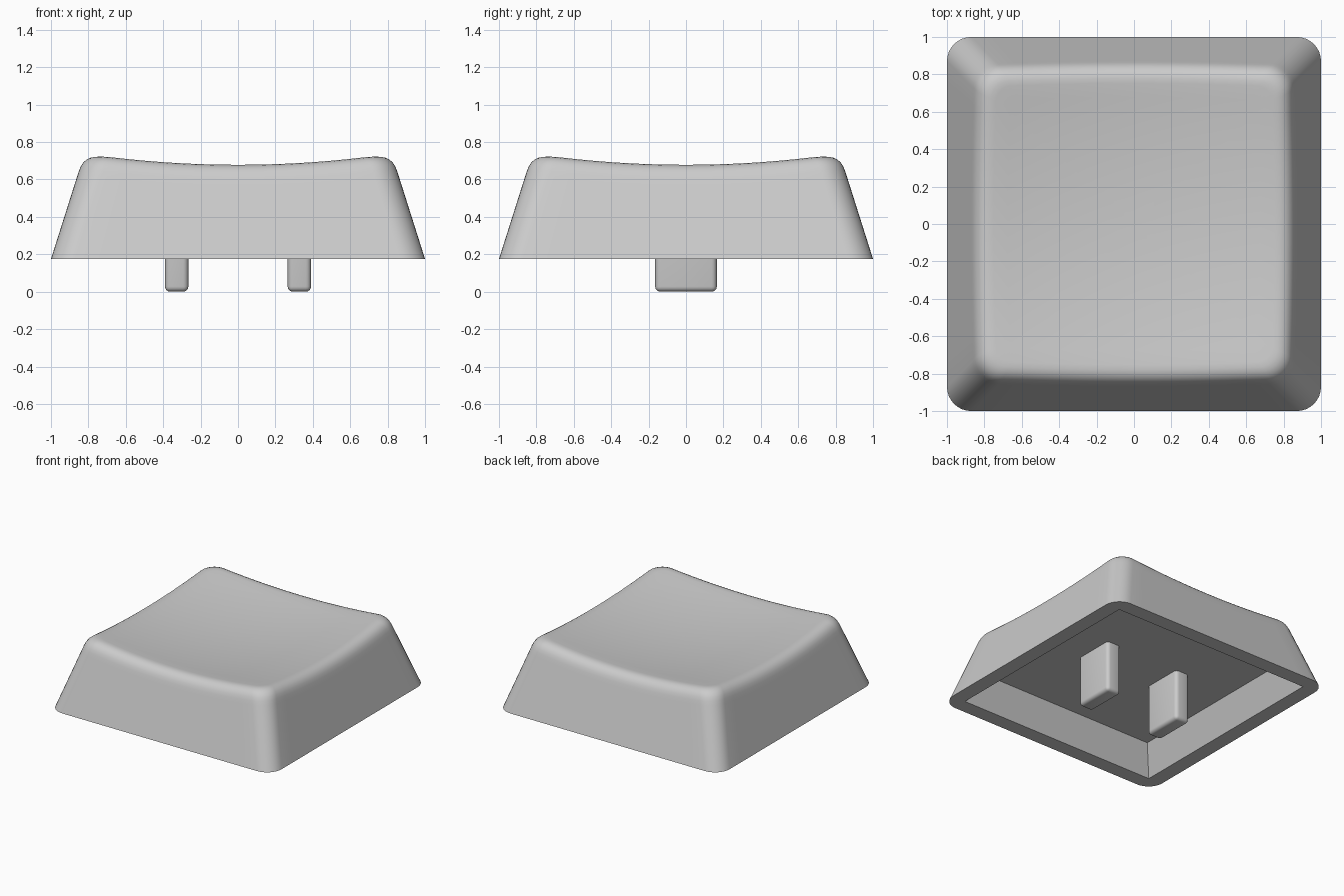
import bpy, bmesh, math
from mathutils import Vector

if "Cube" in bpy.data.objects:
    bpy.data.objects.remove(bpy.data.objects["Cube"])

BASE_Z, SLOPE, CORNER_R = 0.175, 0.317, 0.13
CEILING_Z = 0.405

grey = bpy.data.materials.new("grey plastic")
grey.diffuse_color = (0.6, 0.6, 0.6, 1)
grey.use_nodes = True
grey.node_tree.nodes["Principled BSDF"].inputs["Base Color"].default_value = grey.diffuse_color


def outline(half, r, arc=8, side=14):
    """Rounded square as a list of (x, y), always the same length."""
    pts = []
    for q in range(4):
        ca, sa = round(math.cos(q * math.pi / 2)), round(math.sin(q * math.pi / 2))
        c = half - r
        local = [(c + r * math.cos(a), c + r * math.sin(a))
                 for a in (i / arc * math.pi / 2 for i in range(arc + 1))]
        local += [(c - 2 * c * i / side, half) for i in range(1, side)]
        pts += [(x * ca - y * sa, x * sa + y * ca) for x, y in local]
    return pts


N = len(outline(1, CORNER_R))


def dish(x, y):
    return 0.625 + 0.092 * (x * x + y * y)


def half_at(z):
    return 1 - SLOPE * (z - BASE_Z)


def wall(i, z):
    x, y = outline(half_at(z), CORNER_R)[i]
    return Vector((x, y, z))


def finish(bm, name):
    bmesh.ops.recalc_face_normals(bm, faces=bm.faces)
    me = bpy.data.meshes.new(name)
    bm.to_mesh(me)
    bm.free()
    me.materials.append(grey)
    ob = bpy.data.objects.new(name, me)
    bpy.context.collection.objects.link(ob)
    bpy.ops.object.select_all(action='DESELECT')
    ob.select_set(True)
    bpy.context.view_layer.objects.active = ob
    bpy.ops.object.shade_smooth_by_angle(angle=math.radians(30))
    return ob


# Cap shell: one profile per outline point, from cavity ceiling to dish centre
CUT, FILLET, INNER = 0.085, 6, 10
profiles = []
for i in range(N):
    cx, cy = outline(0.79, 0)[i]
    rx, ry = outline(0.88, 0)[i]
    col = [Vector((cx, cy, CEILING_Z)), Vector((rx, ry, BASE_Z)), wall(i, BASE_Z)]
    # height where the sloped wall meets the dish
    z = 0.7
    for _ in range(6):
        p = wall(i, z)
        z = dish(p.x, p.y)
    tip, low = wall(i, z), wall(i, z - CUT)
    ex, ey = outline(half_at(z) - CUT, CORNER_R - 0.05)[i]
    end = Vector((ex, ey, dish(ex, ey)))
    col += [wall(i, 0.4), wall(i, z - CUT - 0.03)]
    # rounded rim
    for k in range(FILLET + 1):
        t = k / FILLET
        col.append(low * (1 - t) ** 2 + tip * 2 * t * (1 - t) + end * t * t)
    # dished top
    for k in range(1, INNER):
        s = 1 - k / INNER
        col.append(Vector((ex * s, ey * s, dish(ex * s, ey * s))))
    profiles.append(col)

bm = bmesh.new()
grid = [[bm.verts.new(p) for p in col] for col in profiles]
centre = bm.verts.new((0, 0, dish(0, 0)))
for i in range(N):
    a, b = grid[i], grid[(i + 1) % N]
    for k in range(len(a) - 1):
        bm.faces.new((a[k], b[k], b[k + 1], a[k + 1]))
    bm.faces.new((a[-1], b[-1], centre))
bm.faces.new([col[0] for col in grid])  # cavity ceiling
bmesh.ops.remove_doubles(bm, verts=bm.verts, dist=1e-5)
finish(bm, "key_cap")

# Two mounting pegs under the cap
for side, name in ((-1, "left_peg"), (1, "right_peg")):
    bm = bmesh.new()
    bmesh.ops.create_cube(bm, size=1)
    for v in bm.verts:
        v.co = (side * 0.328 + v.co.x * 0.125, v.co.y * 0.33,
                0 if v.co.z < 0 else CEILING_Z + 0.03)
    edges = [e for e in bm.edges if min(v.co.z for v in e.verts) < 0.1]
    bmesh.ops.bevel(bm, geom=edges, offset=0.028, segments=4, profile=0.5,
                    affect='EDGES')
    finish(bm, name)
